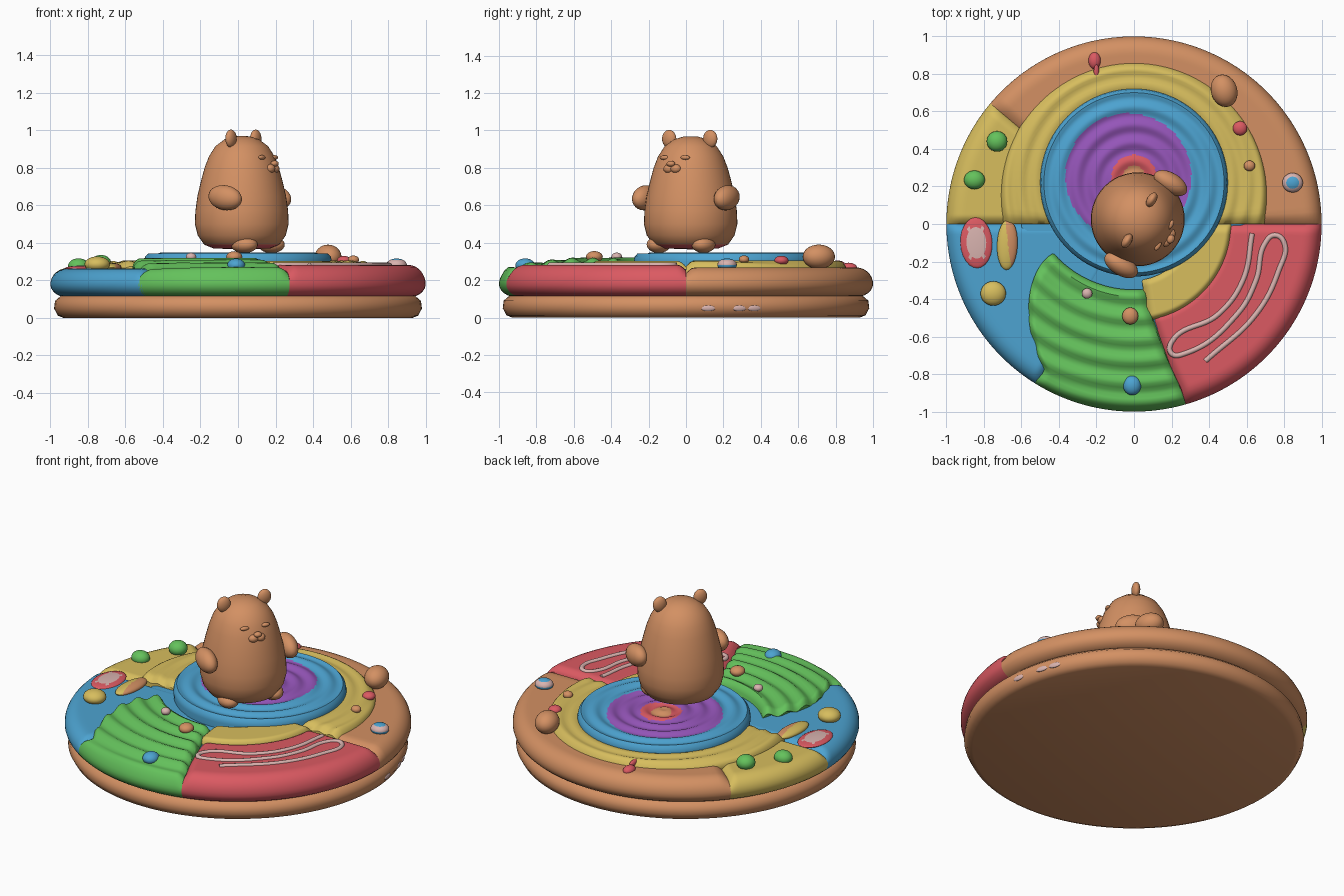
import bpy, bmesh, math
from math import sin, cos, radians, pi, hypot, sqrt
from mathutils import Vector

cube = bpy.data.objects.get("Cube")
if cube:
    bpy.data.objects.remove(cube)


def material(name, *rgb):
    col = [(c / 255) ** 2.2 for c in rgb] + [1]
    m = bpy.data.materials.new(name)
    m.use_nodes = True
    m.diffuse_color = col
    m.node_tree.nodes["Principled BSDF"].inputs["Base Color"].default_value = col
    return m


BROWN = material("warm brown", 210, 143, 99)
BLUE = material("sky blue", 78, 162, 208)
GREEN = material("leaf green", 100, 192, 92)
YELLOW = material("sand yellow", 214, 188, 94)
RED = material("coral red", 218, 90, 98)
PURPLE = material("violet", 148, 86, 184)
PALE = material("pale pink", 216, 178, 174)


def finish(name, bm, *mats):
    bmesh.ops.recalc_face_normals(bm, faces=bm.faces)
    me = bpy.data.meshes.new(name)
    bm.to_mesh(me)
    bm.free()
    for m in mats:
        me.materials.append(m)
    ob = bpy.data.objects.new(name, me)
    bpy.context.collection.objects.link(ob)
    return ob


def blob(name, mat, loc, size, turn=0, tilt=0):
    bm = bmesh.new()
    bmesh.ops.create_uvsphere(bm, u_segments=24, v_segments=14, radius=1)
    bmesh.ops.scale(bm, vec=size, verts=bm.verts)
    ob = finish(name, bm, mat)
    ob.location = loc
    ob.rotation_euler = (0, tilt, turn)
    return ob


def lathe(name, profile, centre, *mats, steps=96):
    bm = bmesh.new()
    rings = [[bm.verts.new((centre[0] + r * cos(2 * pi * i / steps),
                            centre[1] + r * sin(2 * pi * i / steps), z))
              for i in range(steps)] for r, z in profile]
    for a, b in zip(rings, rings[1:]):
        for i in range(steps):
            j = (i + 1) % steps
            bm.faces.new((a[i], a[j], b[j], b[i]))
    bm.faces.new(rings[0])
    bm.faces.new(rings[-1])
    return finish(name, bm, *mats)


def circle(cy, R):
    """Distance from the origin to a circle centred on (0, cy)."""
    return lambda a: cy * sin(a) + sqrt(R * R - (cy * cos(a)) ** 2)


def soft(d, width=0.05, drop=0.03):
    return drop * (1 - min(1, d / width)) ** 2


def sector(name, mat, start, end, inner, outer, top, low=0.11, mid=0.18, nose=0.09, n=72):
    """Clay wedge with a rounded outer edge; start and end are angles by radius."""
    bm = bmesh.new()
    rows = []
    nr, na = 30, 12
    for i in range(n + 1):
        row = []

        def put(t, r_in, z=None, sink=0):
            a0, a1 = radians(start(t)), radians(end(t))
            a = a0 + (a1 - a0) * i / n
            ri, ro = inner(a), outer(a)
            r = ri + (ro - nose - ri) * min(t, 1) + r_in * nose
            x, y = r * cos(a), r * sin(a)
            d = min(i, n - i) / n * abs(a1 - a0) * r
            h = top(x, y) - soft(d) - soft(t * (ro - ri), 0.04, 0.02)
            if z is not None:
                h = z
            elif sink:
                s = sin(sink)
                h = mid + (h - mid if s > 0 else mid - low) * s
            row.append(bm.verts.new((x, y, h)))

        put(0, 0, low)
        for k in range(nr + 1):
            put(k / nr, 0)
        for k in range(1, na + 1):
            th = pi / 2 - k / na * radians(165)
            put(1, cos(th), sink=th)
        put(1, 0, low)
        rows.append(row)
    for a, b in zip(rows, rows[1:]):
        for j in range(len(a)):
            k = (j + 1) % len(a)
            bm.faces.new((a[j], b[j], b[k], a[k]))
    bm.faces.new(rows[0])
    bm.faces.new(rows[-1])
    return finish(name, bm, mat)


def const(v):
    return lambda *_: v


# Base plate
lathe("base_plate", [(0.93, 0), (0.96, 0.012), (0.98, 0.05), (0.975, 0.09), (0.94, 0.12)],
      (0, 0), BROWN)
lathe("inner_floor", [(0.6, 0.1), (0.6, 0.25), (0.57, 0.26)], (0, 0), BLUE)

# Outer wedges
DISC_Y = 0.22
edge = const(1.0)
sector("brown_rim", BROWN, const(0), const(140), const(0.5), edge, const(0.268))
sector("yellow_rim", YELLOW, const(140), const(180), const(0.5), edge, const(0.265))
sector("blue_wedge", BLUE, const(180), const(239), const(0.25), edge, const(0.262))
sector("red_wedge", RED, lambda t: -79 + 5 * t, const(0), const(0.5), edge,
       lambda x, y: 0.282)


def green_top(x, y):
    d = hypot(x, y - DISC_Y)
    fall = max(0, (hypot(x, y) - 0.65) / 0.35)
    return 0.308 - 0.045 * fall + 0.012 * sin(d * 2 * pi / 0.115)


sector("green_ridges", GREEN, lambda t: 200 + 38 * t ** 1.5, lambda t: 279 + 7 * t,
       circle(DISC_Y, 0.57), edge, green_top)

# Raised yellow terraces
sector("yellow_terrace", YELLOW, const(0), const(180), const(0.3), circle(0.15, 0.71),
       lambda x, y: 0.3 + 0.005 * sin(hypot(x, y - DISC_Y) * 75), low=0.2, mid=0.25, nose=0.05)
sector("yellow_arc", YELLOW, const(-82), const(0), const(0.3), const(0.52), const(0.302),
       low=0.2, mid=0.25, nose=0.03)

# Rippled round stage with coloured centre
prof = [(0.49, 0.2), (0.5, 0.3), (0.495, 0.325), (0.48, 0.342)]
for k in range(59):
    r = 0.47 - k * 0.0079
    prof.append((r, 0.342 + 0.007 * sin(r * 2 * pi / 0.095)))
stage = lathe("round_stage", prof, (0, DISC_Y), BLUE, PURPLE, RED, BROWN)
for p in stage.data.polygons:
    c = p.center
    if c.z < 0.3:
        continue
    if hypot(c.x, c.y - 0.25) < 0.06:
        p.material_index = 3
    elif hypot(c.x, c.y - 0.25) < 0.12:
        p.material_index = 2
    elif hypot(c.x + 0.03, c.y - 0.255) < 0.335:
        p.material_index = 1

# Bear figure: egg body with a red underside
CX, CY, TURN = 0.02, 0.025, radians(-31)
F = Vector((cos(TURN), sin(TURN), 0))
S = Vector((-sin(TURN), cos(TURN), 0))


def bear_at(f, s, z):
    return Vector((CX, CY, z)) + F * f + S * s


body = lathe("bear_body", [(0.02, 0.365), (0.15, 0.37), (0.2, 0.39), (0.235, 0.44), (0.25, 0.5),
                           (0.247, 0.57), (0.236, 0.65), (0.217, 0.73), (0.198, 0.8),
                           (0.175, 0.86), (0.14, 0.915), (0.09, 0.952), (0.04, 0.967),
                           (0.01, 0.969)], (CX, CY), BROWN, RED, steps=48)
for p in body.data.polygons:
    if p.center.z < 0.385:
        p.material_index = 1
for side, label in ((1, "left"), (-1, "right")):
    blob(label + "_ear", BROWN, bear_at(0.01, side * 0.128, 0.955), (0.025, 0.042, 0.048), TURN)
    blob(label + "_arm", BROWN, bear_at(0.05, side * 0.255, 0.64), (0.1, 0.055, 0.066), TURN, 0.15)
    blob(label + "_foot", BROWN, bear_at(0.1, side * 0.14, 0.39), (0.075, 0.06, 0.045), TURN)
    blob(label + "_eye", BROWN, bear_at(0.165, side * 0.065, 0.855), (0.014, 0.028, 0.012), TURN)
    blob(label + "_cheek", BROWN, bear_at(0.19, side * 0.022, 0.795), (0.026, 0.03, 0.024), TURN)
blob("nose", BROWN, bear_at(0.205, 0, 0.822), (0.02, 0.024, 0.016), TURN)

# Scattered pebbles
blob("green_pebble_back", GREEN, (-0.73, 0.44, 0.29), (0.055, 0.055, 0.045))
blob("green_pebble_front", GREEN, (-0.85, 0.235, 0.275), (0.056, 0.05, 0.042))
blob("yellow_pebble", YELLOW, (-0.75, -0.37, 0.285), (0.068, 0.065, 0.042))
blob("pale_pebble", PALE, (-0.25, -0.37, 0.325), (0.028, 0.028, 0.022))
blob("brown_pebble", BROWN, (-0.02, -0.49, 0.325), (0.043, 0.045, 0.03))
blob("blue_pebble", BLUE, (-0.01, -0.86, 0.28), (0.048, 0.052, 0.036))
blob("brown_boulder", BROWN, (0.48, 0.71, 0.325), (0.07, 0.088, 0.065), 0.3)
blob("red_pebble", RED, (0.565, 0.51, 0.305), (0.038, 0.038, 0.025))
blob("small_brown_pebble", BROWN, (0.615, 0.31, 0.31), (0.03, 0.028, 0.022))
blob("red_drop", RED, (-0.21, 0.87, 0.265), (0.033, 0.045, 0.028))
blob("red_drop_tail", RED, (-0.2, 0.81, 0.285), (0.015, 0.04, 0.02))
striped = blob("striped_pebble", BLUE, (0.845, 0.22, 0.282), (0.055, 0.052, 0.034))
striped.data.materials.append(PALE)
for p in striped.data.polygons:
    if 0.002 < p.center.z < 0.028:
        p.material_index = 1

# Small clay pads on the blue wedge
pad = blob("red_pad", RED, (-0.84, -0.1, 0.262), (0.085, 0.135, 0.016), 0.05)
pad.data.materials.append(PALE)
for p in pad.data.polygons:
    if abs(p.center.x) < 0.045 and abs(p.center.y) < 0.08 and p.center.z > 0:
        p.material_index = 1
lozenge = blob("two_tone_lozenge", YELLOW, (-0.675, -0.11, 0.268), (0.055, 0.135, 0.026), -0.04)
lozenge.data.materials.append(BROWN)
for p in lozenge.data.polygons:
    if p.center.x + 0.15 * p.center.y > 0.005:
        p.material_index = 1

# Piped line on the red wedge
path = [(0.63, -0.05), (0.58, -0.3), (0.45, -0.48), (0.2, -0.63), (0.2, -0.69), (0.27, -0.69),
        (0.55, -0.48), (0.65, -0.3), (0.7, -0.1), (0.75, -0.06), (0.8, -0.1), (0.77, -0.25),
        (0.65, -0.48), (0.38, -0.73)]
cu = bpy.data.curves.new("piped_line", "CURVE")
cu.dimensions = "3D"
cu.bevel_depth = 0.014
cu.use_fill_caps = True
sp = cu.splines.new("BEZIER")
sp.bezier_points.add(len(path) - 1)
for bp, (x, y) in zip(sp.bezier_points, path):
    bp.co = (x, y, 0.28)
    bp.handle_left_type = bp.handle_right_type = "AUTO"
cu.materials.append(PALE)
bpy.context.collection.objects.link(bpy.data.objects.new("piped_line", cu))

# Pale smudges on the side of the base
for i, deg in enumerate((7, 17, 22)):
    a = radians(deg)
    blob("base_smudge_%d" % i, PALE, (0.974 * cos(a), 0.974 * sin(a), 0.05), (0.009, 0.04, 0.016), a)

# Smooth shading with sharp edges kept
bpy.ops.object.select_all(action="DESELECT")
for ob in bpy.context.collection.objects:
    if ob.type == "MESH":
        ob.select_set(True)
        bpy.context.view_layer.objects.active = ob
bpy.ops.object.shade_smooth_by_angle(angle=radians(45))
